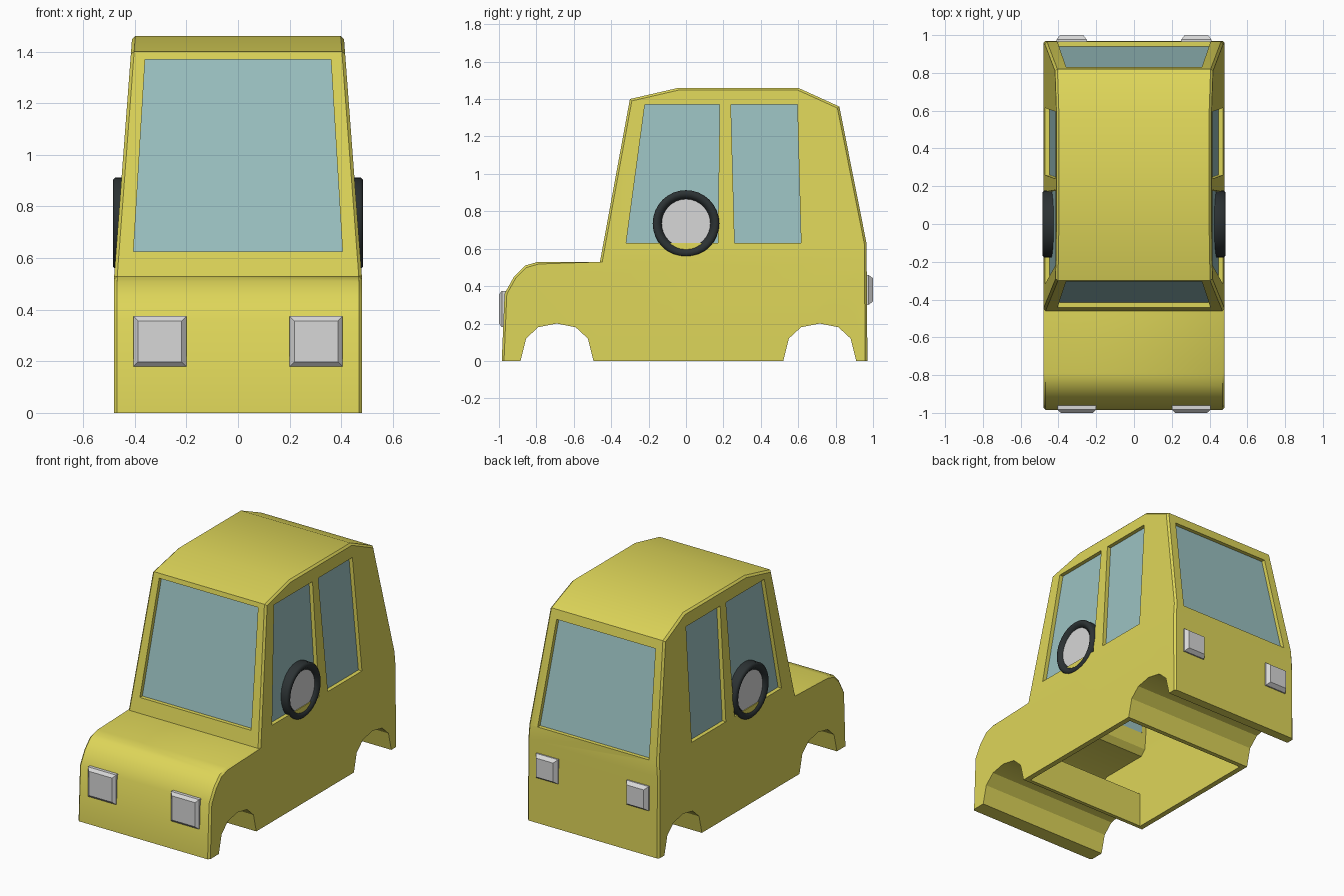
import bpy, bmesh, math

if "Cube" in bpy.data.objects:
    bpy.data.objects.remove(bpy.data.objects["Cube"])


def material(name, col):
    m = bpy.data.materials.new(name)
    m.diffuse_color = (*col, 1)
    m.use_nodes = True
    m.node_tree.nodes["Principled BSDF"].inputs["Base Color"].default_value = m.diffuse_color
    return m


YELLOW = material("yellow paint", (0.73, 0.67, 0.10))
GLASS = material("window glass", (0.33, 0.54, 0.54))
GREY = material("light grey", (0.68, 0.68, 0.68))
BLACK = material("black rubber", (0.025, 0.032, 0.034))


def half_width(z):
    """Body sides are upright to the hood line, then lean inward."""
    return 0.48 - 0.07 * max(0, z - 0.53) / 0.93


def finish(bm, name, mat):
    bmesh.ops.recalc_face_normals(bm, faces=bm.faces)
    me = bpy.data.meshes.new(name)
    bm.to_mesh(me)
    bm.free()
    ob = bpy.data.objects.new(name, me)
    bpy.context.collection.objects.link(ob)
    if mat:
        me.materials.append(mat)
    return ob


def loft(name, ring_a, ring_b, mat=None, split=None, bevel_to=0):
    """Closed solid between two matching rings, with optional split caps and bevelled rims."""
    bm = bmesh.new()
    n = len(ring_a)
    rings = [[bm.verts.new(p) for p in r] for r in (ring_a, ring_b)]
    a, b = rings
    for i in range(n):
        j = (i + 1) % n
        bm.faces.new((a[i], a[j], b[j], b[i]))
    for r in rings:
        cap = bm.faces.new(r)
        if split:
            bmesh.utils.face_split(cap, r[split[0]], r[split[1]])
    bmesh.ops.recalc_face_normals(bm, faces=bm.faces)
    if bevel_to:
        rim = [bm.edges.get((r[i], r[i + 1])) for r in rings for i in range(bevel_to)]
        bmesh.ops.bevel(bm, geom=rim, offset=0.012, segments=1, affect='EDGES')
    return finish(bm, name, mat)


def side_ring(pts, sign, inset=0):
    return [(sign * (half_width(z) - inset), y, z) for y, z in pts]


def activate(ob):
    bpy.ops.object.select_all(action='DESELECT')
    bpy.context.view_layer.objects.active = ob
    ob.select_set(True)


def cut(ob, cutter):
    cutter.hide_render = True
    mod = ob.modifiers.new("cut", 'BOOLEAN')
    mod.operation = 'DIFFERENCE'
    mod.solver = 'EXACT'
    mod.object = cutter
    activate(ob)
    bpy.ops.object.modifier_apply(modifier=mod.name)
    bpy.data.objects.remove(cutter)


def smooth(ob, deg=30):
    activate(ob)
    bpy.ops.object.shade_smooth_by_angle(angle=math.radians(deg))


# body: side profile from front bumper over the roof to the rear, then wheel arches
shell = [(-0.985, 0), (-0.97, 0.36), (-0.92, 0.45), (-0.86, 0.51), (-0.79, 0.53),
         (-0.46, 0.53), (-0.30, 1.40), (-0.04, 1.46), (0.60, 1.46), (0.82, 1.36),
         (0.965, 0.63), (0.966, 0.53), (0.97, 0)]
arch = [(0.195, 0), (0.165, 0.12), (0.10, 0.18), (0, 0.20), (-0.10, 0.18), (-0.165, 0.12), (-0.195, 0)]
outline = shell + [(0.715 + y, z) for y, z in arch] + [(-0.69 + y, z) for y, z in arch]
body = loft("car_body", side_ring(outline, 1), side_ring(outline, -1), YELLOW,
            split=(5, 11), bevel_to=12)

# hollow cabin, open underneath between the wheel arches
cavity = [(-0.47, -0.1), (-0.47, 0.23), (-0.94, 0.23), (-0.93, 0.36), (-0.85, 0.47), (-0.79, 0.495),
          (-0.46, 0.495), (-0.425, 0.53), (-0.272, 1.37), (-0.03, 1.425), (0.59, 1.425),
          (0.785, 1.335), (0.928, 0.63), (0.93, 0.53), (0.935, 0.23), (0.49, 0.23), (0.49, -0.1)]
cut(body, loft("cabin_cutter", side_ring(cavity, 1, 0.035), side_ring(cavity, -1, 0.035), split=(7, 13)))

# side windows: cut through both sides, then fit recessed panes
side_windows = {
    "front_side_window": [(-0.32, 0.63), (0.17, 0.63), (0.18, 1.37), (-0.22, 1.37)],
    "rear_side_window": [(0.26, 0.63), (0.615, 0.63), (0.595, 1.37), (0.24, 1.37)],
}
for name, pts in side_windows.items():
    cut(body, loft("cutter", [(1, y, z) for y, z in pts], [(-1, y, z) for y, z in pts]))
    for s, side in ((1, "left"), (-1, "right")):
        loft(f"{name}_{side}", side_ring(pts, s, 0.026), side_ring(pts, s, 0.034), GLASS)


# windscreen and back window
def end_window(name, z0, z1, surface, inward, y_range):
    pts = [(-0.405, z0), (0.405, z0), (0.36, z1), (-0.36, z1)]
    cut(body, loft("cutter", *[[(x, y, z) for x, z in pts] for y in y_range]))
    loft(name, *[[(x, surface(z) + inward * d, z) for x, z in pts] for d in (0.026, 0.034)], GLASS)


end_window("windscreen", 0.625, 1.37, lambda z: -0.46 + 0.16 * (z - 0.53) / 0.87, 1, (-0.7, -0.22))
end_window("back_window", 0.63, 1.30, lambda z: 0.965 - 0.145 * (z - 0.63) / 0.73, -1, (0.70, 1.1))
smooth(body)


# lamps: chamfered blocks front and rear
def lamp(name, x0, x1, z0, z1, y_base, y_mid, y_face):
    def ring(y, d):
        return [(x0 + d, y, z0 + d), (x1 - d, y, z0 + d), (x1 - d, y, z1 - d), (x0 + d, y, z1 - d)]
    loft(name, ring(y_base, 0), ring(y_mid, 0), GREY)
    loft(name + "_face", ring(y_mid, 0), ring(y_face, 0.018), GREY)


for s, side in ((1, "left"), (-1, "right")):
    xf = sorted((s * 0.20, s * 0.405))
    xr = sorted((s * 0.25, s * 0.41))
    lamp("headlamp_" + side, *xf, 0.18, 0.375, -0.955, -0.983, -1.0)
    lamp("tail_lamp_" + side, *xr, 0.30, 0.46, 0.955, 0.976, 1.0)


# wheels, sunk into the doors at window height
def wheel(side, s, n=32):
    def circle(bm, x, r):
        return [bm.verts.new((s * x, r * math.cos(2 * math.pi * i / n),
                              0.735 + r * math.sin(2 * math.pi * i / n))) for i in range(n)]
    bm = bmesh.new()
    section = [(0.415, 0.13), (0.41, 0.168), (0.418, 0.178), (0.475, 0.178), (0.485, 0.168),
               (0.485, 0.150), (0.466, 0.13)]
    rings = [circle(bm, x, r) for x, r in section]
    for k, a in enumerate(rings):
        b = rings[(k + 1) % len(rings)]
        for i in range(n):
            j = (i + 1) % n
            bm.faces.new((a[i], a[j], b[j], b[i]))
    smooth(finish(bm, "tyre_" + side, BLACK), 50)
    hub = [[(s * x, 0.13 * math.cos(2 * math.pi * i / n), 0.735 + 0.13 * math.sin(2 * math.pi * i / n))
            for i in range(n)] for x in (0.418, 0.467)]
    loft("hub_" + side, *hub, GREY)


wheel("left", 1)
wheel("right", -1)
